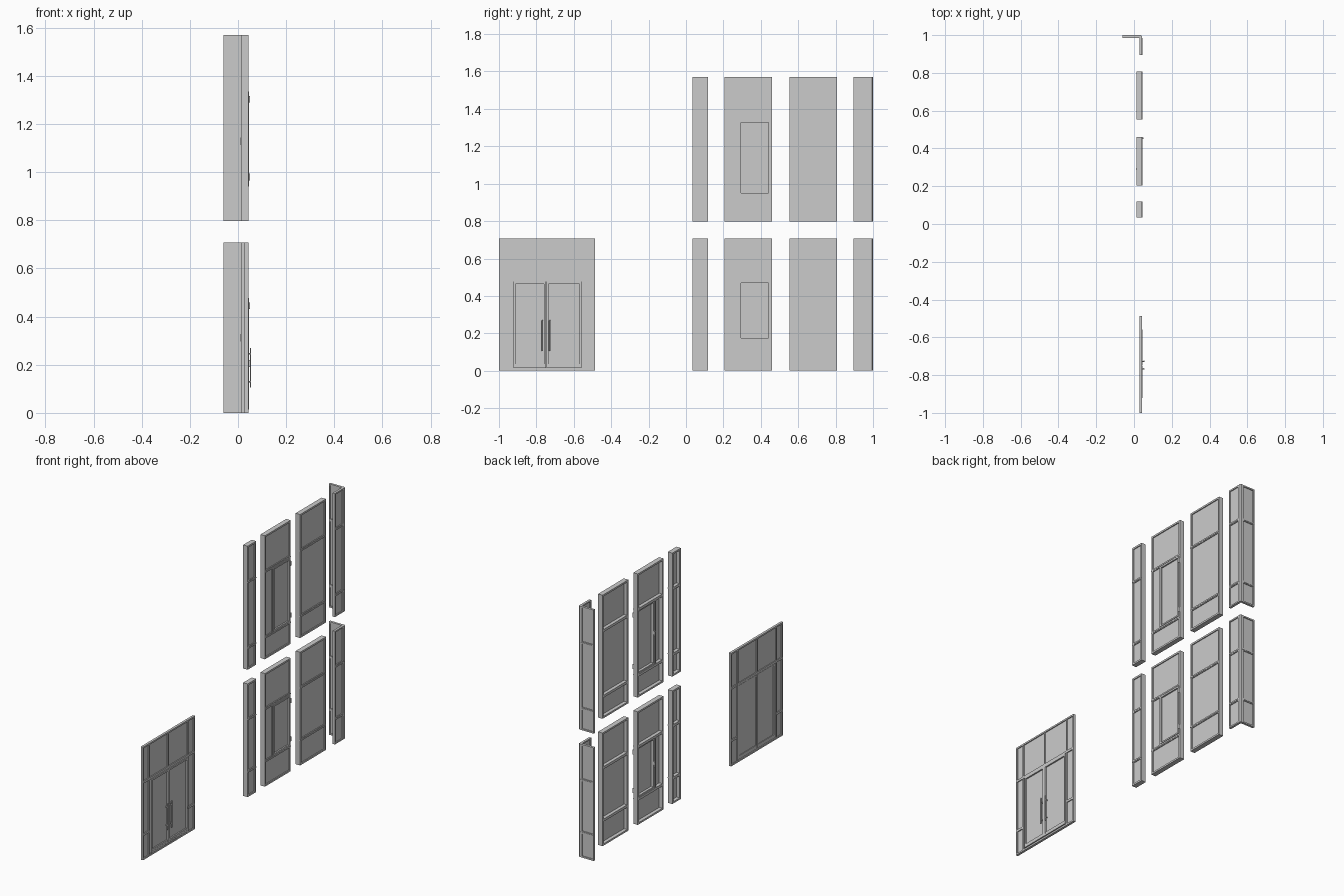
import bpy, bmesh
from mathutils import Vector

if "Cube" in bpy.data.objects:
    bpy.data.objects.remove(bpy.data.objects["Cube"])

FRONT, BACK, DOOR_BACK = 0.043, 0.012, 0.028
LOWER = (0.0, 0.708, 0.157, 0.485)     # bottom, top, lower rail, upper rail
UPPER = (0.797, 1.57, 0.932, 1.343)


def along_y(x0, x1, y0, y1, z0, z1):
    return (x0, x1, y0, y1, z0, z1)


def along_x(d0, d1, u0, u1, z0, z1):
    # same panel turned to face +y around the outer corner
    off = 1.0 - FRONT
    return (FRONT + u0 - 1.0, FRONT + u1 - 1.0, d0 + off, d1 + off, z0, z1)


def boxes(name, items, bevel=0.0):
    bm = bmesh.new()
    for x0, x1, y0, y1, z0, z1 in items:
        geo = bmesh.ops.create_cube(bm, size=1)
        for v in geo['verts']:
            v.co = Vector(((x0 + x1) / 2 + v.co.x * (x1 - x0),
                           (y0 + y1) / 2 + v.co.y * (y1 - y0),
                           (z0 + z1) / 2 + v.co.z * (z1 - z0)))
    me = bpy.data.meshes.new(name)
    bm.to_mesh(me)
    bm.free()
    ob = bpy.data.objects.new(name, me)
    bpy.context.collection.objects.link(ob)
    if bevel:
        m = ob.modifiers.new("bevel", 'BEVEL')
        m.width, m.segments = bevel, 1
    return ob


def ring(x0, x1, y0, y1, z0, z1, w, place=along_y):
    # four bars around a rectangle
    return [place(x0, x1, y0, y0 + w, z0, z1),
            place(x0, x1, y1 - w, y1, z0, z1),
            place(x0, x1, y0 + w, y1 - w, z0, z0 + w),
            place(x0, x1, y0 + w, y1 - w, z1 - w, z1)]


def panel(name, y0, y1, rows, back=BACK, place=along_y, w=0.011):
    z0, z1, r0, r1 = rows
    bars = ring(back, FRONT, y0, y1, z0, z1, w, place)
    for r in (r0, r1):
        bars.append(place(back + 0.001, FRONT - 0.001, y0 + w, y1 - w, r - 0.008, r + 0.008))
    boxes(name + "_frame", bars)
    boxes(name + "_rail_trim", [place(FRONT - 0.003, FRONT + 0.001, y0, y1, r - 0.003, r + 0.003)
                                for r in (r0, r1)])
    boxes(name + "_glass", [place(FRONT - 0.009, FRONT - 0.006, y0 + w / 2, y1 - w / 2,
                                  z0 + w / 2, z1 - w / 2)])


def window(name, rows, y0=0.205, y1=0.46):
    r0, r1 = rows[2] + 0.008, rows[3] - 0.008
    split = y0 + 0.077
    # fixed side light and opening sash
    boxes(name + "_mullion", [(BACK + 0.002, FRONT, split - 0.005, split + 0.005, r0, r1)])
    boxes(name + "_sash", ring(BACK + 0.006, FRONT + 0.003, split + 0.004, y1 - 0.009, r0, r1, 0.009))
    # hinges outside and handle inside
    boxes(name + "_hinges", [(FRONT, FRONT + 0.007, y1 - 0.009, y1 - 0.001, z - 0.014, z + 0.014)
                             for z in (r0 + 0.04, r1 - 0.032)])
    zm = (r0 + r1) / 2
    boxes(name + "_handle", [(BACK + 0.001, BACK + 0.008, split + 0.006, split + 0.012, zm - 0.012, zm + 0.012),
                             (BACK - 0.001, BACK + 0.003, split + 0.006, split + 0.011, zm - 0.024, zm + 0.006)])


# two storeys of facade panels
for level, rows in (("lower", LOWER), ("upper", UPPER)):
    panel(level + "_narrow_panel", 0.034, 0.118, rows)
    panel(level + "_window_panel", 0.205, 0.46, rows)
    window(level + "_window", rows)
    panel(level + "_plain_panel", 0.553, 0.808, rows)
    # corner made of two thin panels and a chamfered post
    for side, place in (("side", along_y), ("rear", along_x)):
        panel(level + "_corner_" + side, 0.896, 0.986, rows, DOOR_BACK, place, 0.009)
    a, b = FRONT - 0.015, 0.985
    bm = bmesh.new()
    prof = [(a, b), (FRONT, b), (FRONT, 0.994), (FRONT - 0.006, 1.0), (a, 1.0)]
    f = bm.faces.new([bm.verts.new((x, y, rows[0])) for x, y in prof])
    top = bmesh.ops.extrude_face_region(bm, geom=[f])['geom']
    bmesh.ops.translate(bm, vec=(0, 0, rows[1] - rows[0]),
                        verts=[g for g in top if isinstance(g, bmesh.types.BMVert)])
    bmesh.ops.recalc_face_normals(bm, faces=bm.faces)
    me = bpy.data.meshes.new(level + "_corner_post")
    bm.to_mesh(me)
    bm.free()
    bpy.context.collection.objects.link(bpy.data.objects.new(level + "_corner_post", me))

# entrance panel: outer frame, posts, transom and side rails
Y0, Y1, L, R, MID = -1.0, -0.487, -0.937, -0.552, -0.7475
z0, z1, r0, r1 = LOWER
B = DOOR_BACK
bars = ring(B, FRONT, Y0, Y1, z0, z1, 0.01)
for y in (L, R):
    bars.append((B, FRONT - 0.001, y - 0.005, y + 0.005, z0 + 0.01, z1 - 0.01))
bars.append((B, FRONT - 0.001, MID - 0.005, MID + 0.005, r1, z1 - 0.01))
bars.append((B + 0.001, FRONT, Y0 + 0.01, Y1 - 0.01, r1 - 0.007, r1 + 0.007))
for a, b in ((Y0 + 0.01, L), (R, Y1 - 0.01)):
    bars.append((B + 0.001, FRONT, a, b, r0 - 0.007, r0 + 0.007))
boxes("entrance_frame", bars)
boxes("entrance_glass", [(FRONT - 0.009, FRONT - 0.006, Y0 + 0.005, Y1 - 0.005, 0.005, z1 - 0.005)])

# pair of door leaves with pull handles
for side, a, b, h in (("left", -0.922, MID - 0.001, MID - 0.02),
                      ("right", MID + 0.001, -0.559, MID + 0.02)):
    leaf = ring(B + 0.002, FRONT + 0.003, a, b, 0.014, r1 - 0.009, 0.011)
    leaf.append((B + 0.002, FRONT + 0.002, a + 0.011, b - 0.011, 0.025, 0.036))
    boxes(side + "_door_leaf", leaf)
    boxes(side + "_door_handle",
          [(FRONT + 0.006, FRONT + 0.012, h - 0.004, h + 0.004, 0.105, 0.27)] +
          [(FRONT - 0.007, FRONT + 0.008, h - 0.003, h + 0.003, z - 0.003, z + 0.003)
           for z in (0.13, 0.245)], 0.001)
